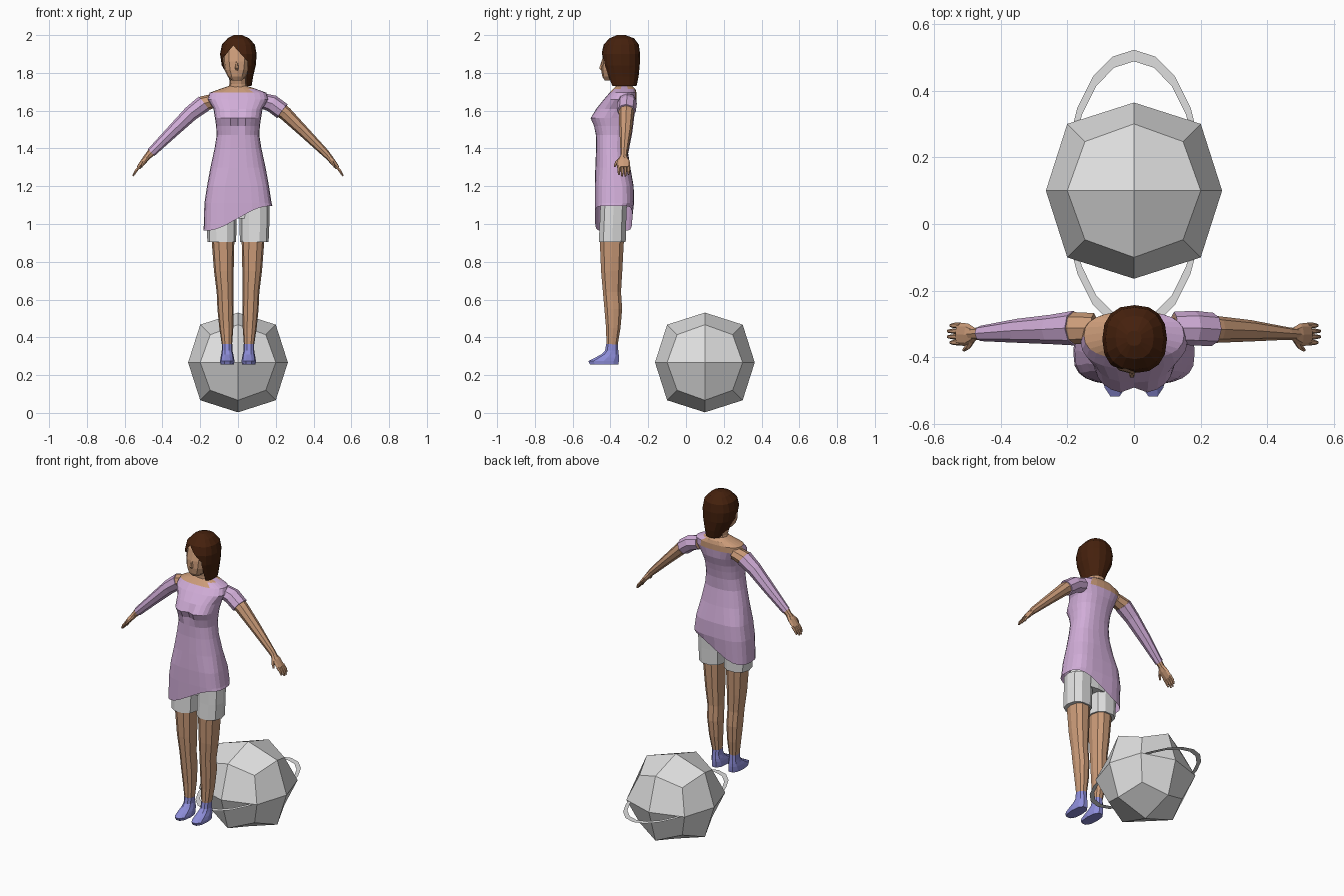
import bpy, bmesh, math
from mathutils import Vector

cube = bpy.data.objects.get("Cube")
if cube:
    bpy.data.objects.remove(cube, do_unlink=True)


def material(name, rgb):
    m = bpy.data.materials.new(name)
    m.use_nodes = True
    m.diffuse_color = (*rgb, 1)
    m.node_tree.nodes["Principled BSDF"].inputs["Base Color"].default_value = (*rgb, 1)
    return m


SKIN = material("skin", (0.60, 0.33, 0.19))
LILAC = material("lilac cloth", (0.64, 0.42, 0.69))
HAIR = material("brown hair", (0.06, 0.015, 0.004))
BLUE = material("blue shoe", (0.27, 0.27, 0.70))
GREY = material("light grey", (0.74, 0.74, 0.74))


def finish(name, bm, mats, rule=None):
    bmesh.ops.recalc_face_normals(bm, faces=bm.faces[:])
    if rule:
        for f in bm.faces:
            f.material_index = rule(f.calc_center_median())
    me = bpy.data.meshes.new(name)
    bm.to_mesh(me)
    bm.free()
    for m in mats:
        me.materials.append(m)
    ob = bpy.data.objects.new(name, me)
    bpy.context.collection.objects.link(ob)


def skin_rings(rings, cap_start=True, cap_end=True):
    bm = bmesh.new()
    vs = [[bm.verts.new(p) for p in ring] for ring in rings]
    n = len(vs[0])
    for a, b in zip(vs, vs[1:]):
        for i in range(n):
            j = (i + 1) % n
            bm.faces.new((a[i], a[j], b[j], b[i]))
    if cap_start:
        bm.faces.new(vs[0])
    if cap_end:
        bm.faces.new(vs[-1])
    return bm


def oval(z, cx, hw, yf, yb, n=12, p=0.85):
    """Level rounded outline from half width, front y and back y."""
    pts = []
    for i in range(n):
        a = math.tau * i / n
        c, s = math.cos(a), math.sin(a)
        pts.append(Vector((cx + hw * math.copysign(abs(c) ** p, c),
                           (yf + yb) / 2 + (yb - yf) / 2 * math.copysign(abs(s) ** p, s), z)))
    return pts


def tube(name, path, mat, n=8):
    """Limb along points (x, y, z, radius across y, radius in the xz plane)."""
    pts = [Vector(q[:3]) for q in path]
    rings = []
    for k, q in enumerate(path):
        d = (pts[min(k + 1, len(pts) - 1)] - pts[max(k - 1, 0)]).normalized()
        v = d.cross(Vector((0, 1, 0))).normalized()
        u = v.cross(d)
        rings.append([pts[k] + u * q[3] * math.cos(math.tau * i / n)
                      + v * q[4] * math.sin(math.tau * i / n) for i in range(n)])
    finish(name, skin_rings(rings), [mat])


# Tunic with a slanted hem, a bust cleft and one bare shoulder
TUNIC = [(1.0, .182, -.482, -.285), (1.11, .178, -.483, -.275), (1.2, .164, -.483, -.277),
         (1.3, .146, -.48, -.295), (1.4, .124, -.476, -.31), (1.47, .113, -.477, -.305),
         (1.52, .116, -.49, -.295), (1.56, .122, -.508, -.285), (1.61, .13, -.475, -.268),
         (1.66, .16, -.435, -.262), (1.695, .15, -.405, -.262), (1.715, .095, -.385, -.268),
         (1.73, .05, -.37, -.285)]
rings = [oval(z, 0, hw, f, b, 24, .65 if z < 1.25 else .82) for z, hw, f, b in TUNIC]
for p in rings[0]:
    p.z = 1.03 + .065 * math.sin(max(-1, min(1, p.x / .17)) * math.pi / 2)
for k in (6, 7):
    for p in rings[k]:
        if abs(p.x) < .01 and p.y < -.4:
            p.y += .018


def tunic_rule(c):
    bare = c.z > 1.69 or (c.z > 1.665 and c.y > -.33)
    return 1 if bare and c.x < .07 else 0


finish("tunic", skin_rings(rings, cap_start=False), [LILAC, SKIN], tunic_rule)

# Shorts waist
finish("shorts_waist", skin_rings([oval(z, 0, hw, -.445, -.315) for z, hw in
                                   ((1.03, .14), (1.1, .15), (1.2, .13))]), [GREY])

LEG = [(.35, .058, .026, -.422, -.362), (.45, .062, .037, -.425, -.345), (.55, .066, .043, -.434, -.336),
       (.64, .069, .044, -.442, -.342), (.75, .075, .052, -.452, -.335), (.93, .08, .061, -.46, -.325)]
SHOE = [(.257, .057, .036, -.512, -.354), (.274, .057, .038, -.52, -.352), (.292, .057, .036, -.485, -.352),
        (.31, .057, .032, -.45, -.354), (.33, .058, .028, -.43, -.357), (.365, .058, .028, -.424, -.36)]
SHORT = [(.905, .086, .076, -.465, -.316), (1.0, .087, .079, -.46, -.314), (1.1, .086, .08, -.456, -.31)]
ARM = [(.12, -.312, 1.655, .045, .036), (.18, -.312, 1.638, .048, .042), (.25, -.316, 1.585, .04, .037),
       (.35, -.32, 1.487, .032, .029), (.46, -.328, 1.378, .019, .021), (.49, -.33, 1.345, .017, .016)]
PALM = [(.475, -.33, 1.36, .018, .016), (.497, -.332, 1.335, .034, .016), (.527, -.33, 1.298, .034, .011)]

for side, s in (("left", 1), ("right", -1)):
    # Legs, shorts and shoes
    for part, rows, mat in (("leg", LEG, SKIN), ("shoe", SHOE, BLUE), ("shorts_leg", SHORT, GREY)):
        finish(f"{side}_{part}", skin_rings([oval(z, s * cx, hw, f, b, 10)
                                             for z, cx, hw, f, b in rows]), [mat])
    # Arms and hands
    flip = lambda rows: [(s * x, *rest) for x, *rest in rows]
    tube(f"{side}_arm", flip(ARM), SKIN)
    tube(f"{side}_palm", flip(PALM), SKIN)
    for k in range(4):
        y = -.355 + .017 * k
        reach = .008 if k in (1, 2) else 0
        tube(f"{side}_finger_{k + 1}", flip([(.52, y, 1.305, .009, .009), (.54, y, 1.282, .008, .008),
                                             (.549 + reach, y, 1.262 - reach, .005, .005)]), SKIN, 6)
    tube(f"{side}_thumb", flip([(.485, -.345, 1.345, .011, .011), (.498, -.368, 1.325, .009, .009),
                                (.51, -.378, 1.303, .005, .005)]), SKIN, 6)

# Sleeves: short on the left, long on the right
grow = lambda rows, g: [(x, y, z, a + g, b + g) for x, y, z, a, b in rows]
tube("left_sleeve", grow(ARM[:2], .004) + [(.235, -.316, 1.597, .05, .046)], LILAC)
tube("right_sleeve", [(-x, *r) for x, *r in grow(ARM[1:5], .004)], LILAC)

# Neck, head and nose
finish("neck", skin_rings([oval(z, 0, hw, f, b, 10) for z, hw, f, b in
                           ((1.7, .056, -.375, -.28), (1.74, .046, -.375, -.29), (1.81, .046, -.39, -.29))]),
       [SKIN])
finish("head", skin_rings([oval(z, -.006, hw, f, b) for z, hw, f, b in
                           ((1.76, .027, -.43, -.37), (1.78, .048, -.443, -.33), (1.815, .065, -.449, -.29),
                            (1.86, .073, -.447, -.27), (1.92, .073, -.432, -.265), (1.96, .05, -.405, -.28))]),
       [SKIN])
finish("nose", skin_rings([oval(z, -.006, hw, f, -.435, 6) for z, hw, f in
                           ((1.808, .006, -.446), (1.825, .01, -.461), (1.865, .004, -.447))]), [SKIN])

# Swept hair: a shell cut open around the face
bm = skin_rings([oval(z, cx, hw, f, b, 16) for z, cx, hw, f, b in
                 ((1.73, .02, .052, -.40, -.262), (1.78, .014, .066, -.42, -.251),
                  (1.84, .004, .09, -.44, -.245), (1.9, .002, .097, -.447, -.243),
                  (1.95, .002, .087, -.436, -.25), (1.983, .002, .057, -.405, -.275),
                  (2.0, 0, .022, -.365, -.32))], cap_start=False)
apex = Vector((-.025, -.4, 1.945))
left_cut, right_cut = Vector((.095, 0, .085)), Vector((-.08, 0, .065))
back_cut, side_cut = Vector((-.03, -.365, 1.84)), Vector((.05, 0, 0))
for co, no in ((apex, left_cut), (apex, right_cut), (back_cut, Vector((0, 1, 0))),
               (side_cut, Vector((1, 0, 0)))):
    bmesh.ops.bisect_plane(bm, geom=bm.verts[:] + bm.edges[:] + bm.faces[:],
                           plane_co=co, plane_no=no)


def in_face(c):
    wedge = (c - apex).dot(left_cut) < 0 and (c - apex).dot(right_cut) < 0
    return c.y < back_cut.y and c.x < side_cut.x and wedge


bmesh.ops.delete(bm, geom=[f for f in bm.faces if in_face(f.calc_center_median())], context="FACES")
finish("hair", bm, [HAIR])

# Faceted ball: a divided cube with its corners and edges drawn in
bm = bmesh.new()
bmesh.ops.create_cube(bm, size=2)
bmesh.ops.subdivide_edges(bm, edges=bm.edges[:], cuts=1, use_grid_fill=True)
for v in bm.verts:
    reach = {1: .264, 2: .2, 3: .147}[sum(abs(c) > .5 for c in v.co)]
    v.co = v.co * reach + Vector((0, .1, .267))
finish("ball", bm, [GREY])

# Flat oval hoop through the ball
hoop = [[Vector((.21 * k * math.sin(math.tau * i / 20), .1 + .422 * k * math.cos(math.tau * i / 20), .267))
         for i in range(20)] for k in (1, .918)]
finish("hoop", skin_rings(hoop, False, False), [GREY])
